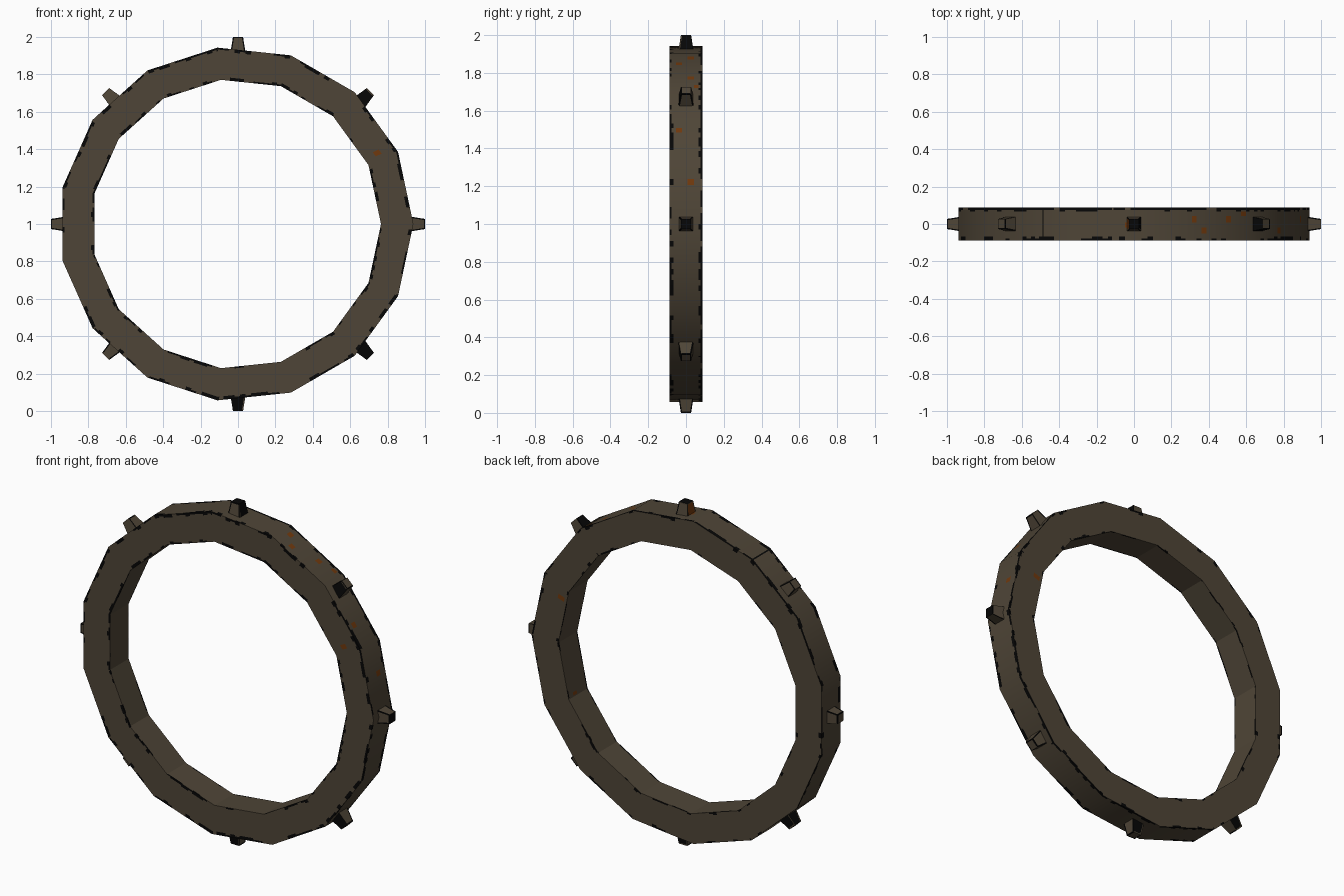
import bpy, bmesh, math, random
from mathutils import Vector, Matrix

if "Cube" in bpy.data.objects:
    bpy.data.objects.remove(bpy.data.objects["Cube"])

random.seed(11)
SIDES, R_OUT, R_IN, HALF = 15, 0.948, 0.775, 0.087
CENTRE = Vector((-0.0104, 0, 1))      # a 15-gon sits slightly off its bounding centre


def material(name, rgb):
    m = bpy.data.materials.new(name)
    m.diffuse_color = (*rgb, 1)
    m.use_nodes = True
    m.node_tree.nodes["Principled BSDF"].inputs["Base Color"].default_value = m.diffuse_color
    return m


MATS = [material("brown_metal", (0.078, 0.060, 0.038)),
        material("worn_black", (0.002, 0.002, 0.002)),
        material("rust_orange", (0.16, 0.040, 0.004))]


def finish(bm, name):
    bmesh.ops.recalc_face_normals(bm, faces=bm.faces)
    mesh = bpy.data.meshes.new(name)
    bm.to_mesh(mesh)
    bm.free()
    for m in MATS:
        mesh.materials.append(m)
    ob = bpy.data.objects.new(name, mesh)
    bpy.context.collection.objects.link(ob)
    return ob


# cross-section (radius, y) with two narrow bands beside each corner for the worn edges
radii = [R_IN, R_IN + 0.009, R_IN + 0.017, 0.835, 0.87, R_OUT - 0.019, R_OUT - 0.010]
depths = [-HALF, -0.077, -0.066, -0.052, -0.02, 0.008, 0.042, 0.066, 0.076]
section = [(r, -HALF) for r in radii]                       # bands 0-6: front face
section += [(R_OUT, y) for y in depths]                     # bands 7-15: outer rim
section += [(r, HALF) for r in [R_OUT] + radii[:0:-1]]      # bands 16-22: back face
section += [(R_IN, y) for y in (HALF, 0.079, 0.042, 0.008, -0.079)]   # bands 23-27: inside
n = len(section)
# edge band, its inner neighbour, share of dark cells, share of wide chips
wear = [(0, 1, 0.38, 0.4), (6, 5, 0.45, 0.5), (7, 8, 0.45, 0.6), (15, 14, 0.88, 0.35),
        (16, 17, 0.35, 0.3), (22, 21, 0.25, 0.3), (23, None, 0.35, 0), (27, None, 0.35, 0)]

# ring: sweep the section around fifteen straight segments
steps = [0, 0.02] + [i / 13 for i in range(1, 13)]
corner = [Vector((math.cos(a), 0, math.sin(a)))
          for a in (2 * math.pi * k / SIDES for k in range(SIDES))]
bm = bmesh.new()
rows, info = [], []
for k in range(SIDES):
    for t in steps:
        d = corner[k].lerp(corner[(k + 1) % SIDES], t)
        rows.append([bm.verts.new(CENTRE + d * r + Vector((0, y, 0))) for r, y in section])
        info.append((k, t))
dark = [False] * len(wear)
for i, row in enumerate(rows):
    nxt = rows[(i + 1) % len(rows)]
    k, t = info[i]
    cells = [bm.faces.new((row[b], row[(b + 1) % n], nxt[(b + 1) % n], nxt[b]))
             for b in range(n)]
    for j, (edge, inner, share, wide) in enumerate(wear):
        if random.random() < 0.6:                           # chips come in short runs
            dark[j] = random.random() < share
        if dark[j]:
            cells[edge].material_index = 1
            if inner is not None and random.random() < wide:
                cells[inner].material_index = 1
    if k == 5 and t == 0:                                   # dark seam across the rim
        for c in cells[7:16]:
            c.material_index = 1
    for c in cells[7:16]:                                   # rim shades as a round band
        c.smooth = True

# rust flecks: the cells nearest these places
flecks = [(0.75, -HALF, 1.39), (0.34, 0.03, 1.88), (0.52, 0.03, 1.77), (0.58, 0.04, 1.73),
          (0.92, 0.02, 1.24), (0.80, -0.04, 1.52), (-0.95, 0, 1.0), (0.38, -0.03, 1.85),
          (0.75, HALF, 1.27), (-0.04, 0, 1.945), (0.7, 0.02, 0.7)]
for p in flecks:
    v = Vector(p)
    min(bm.faces, key=lambda f: (f.calc_center_median() - v).length).material_index = 2
ring = finish(bm, "ring").data
normals = []
for p in ring.polygons:
    for vi in p.vertices:
        radial = ring.vertices[vi].co - CENTRE
        radial.y = 0
        normals.append(radial.normalized() if p.use_smooth else p.normal.copy())
ring.normals_split_custom_set(normals)


# tapered studs standing out around the rim, with worn borders on their faces
def stud(index):
    b = bmesh.new()
    bmesh.ops.create_cube(b, size=1)
    for v in b.verts:
        tip = v.co.z > 0
        h = 0.027 if tip else 0.042
        v.co = Vector((math.copysign(h, v.co.x), math.copysign(h, v.co.y), 1.0 if tip else 0.90))
    centres = list(b.faces)
    borders = bmesh.ops.inset_individual(b, faces=centres, thickness=0.009)["faces"]
    for f in borders:
        f.material_index = int(random.random() < 0.68)
    for f in centres:
        f.material_index = int(random.random() < 0.35)
    if index == 0:                                          # rusty side of the top stud
        min(centres, key=lambda f: f.calc_center_median().x).material_index = 2
    turn = Matrix.Translation((0, 0, 1)) @ Matrix.Rotation(index * math.pi / 4, 4, 'Y')
    bmesh.ops.transform(b, matrix=turn, verts=b.verts)
    finish(b, f"rim_stud_{index + 1}")


for i in range(8):
    stud(i)
